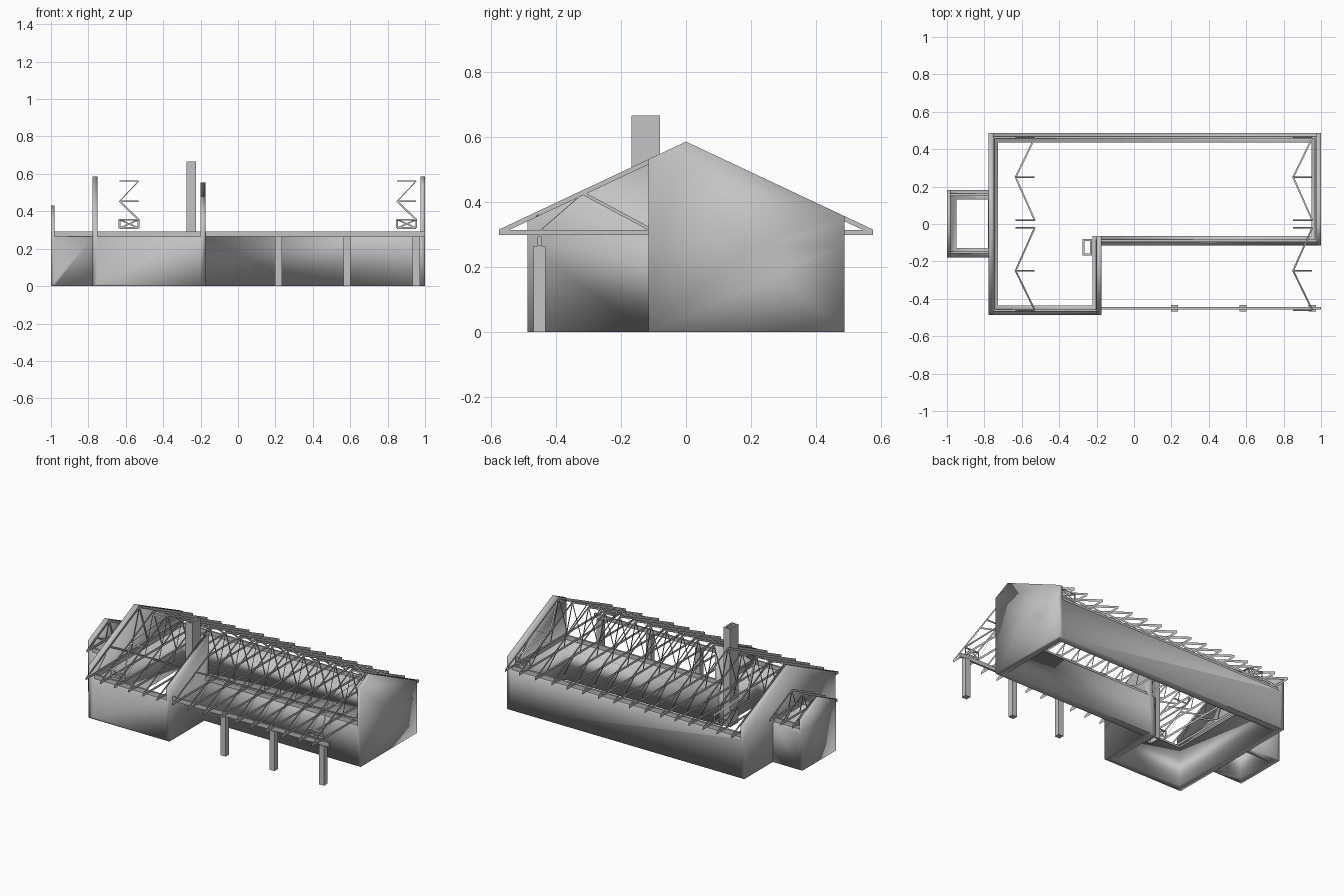
import bpy, bmesh
from mathutils import Vector

cube = bpy.data.objects.get("Cube")
if cube:
    bpy.data.objects.remove(cube)

grey = bpy.data.materials.new("plain grey")
grey.use_nodes = True
grey.diffuse_color = (0.55, 0.55, 0.55, 1)
grey.node_tree.nodes["Principled BSDF"].inputs["Base Color"].default_value = grey.diffuse_color

PITCH, WALL_TOP, PLATE_TOP = 0.47, 0.265, 0.293
RIDGE, ANNEX_RIDGE = 0.585, 0.43


def finish(name, bm, smooth=False):
    bmesh.ops.recalc_face_normals(bm, faces=bm.faces)
    mesh = bpy.data.meshes.new(name)
    bm.to_mesh(mesh)
    bm.free()
    mesh.materials.append(grey)
    for p in mesh.polygons:
        p.use_smooth = smooth
    ob = bpy.data.objects.new(name, mesh)
    bpy.context.collection.objects.link(ob)
    return ob


def add_box(bm, lo, hi):
    lo, hi = Vector(lo), Vector(hi)
    vs = bmesh.ops.create_cube(bm, size=1)["verts"]
    for v in vs:
        v.co = (lo + hi) / 2 + v.co * (hi - lo)


def ring(name, outer, inner, z0, z1, smooth=False):
    """Hollow wall loop between two matching footprints."""
    bm = bmesh.new()
    loops = [[bm.verts.new((x, y, z)) for x, y in pts]
             for pts, z in ((outer, z0), (outer, z1), (inner, z1), (inner, z0))]
    n = len(outer)
    for a, b in zip(loops, loops[1:] + loops[:1]):
        for i in range(n):
            j = (i + 1) % n
            bm.faces.new((a[i], a[j], b[j], b[i]))
    return finish(name, bm, smooth)


def gable(name, x0, x1, y0, y1, ridge):
    """Wall slab rising to the slope of the roof."""
    ys = [y0] + ([0] if y0 < 0 < y1 else []) + [y1]
    prof = [(y0, 0.0), (y1, 0.0)] + [(y, ridge - PITCH * abs(y)) for y in reversed(ys)]
    bm = bmesh.new()
    face = bm.faces.new([bm.verts.new((x0, y, z)) for y, z in prof])
    ext = bmesh.ops.extrude_face_region(bm, geom=[face])["geom"]
    for v in ext:
        if isinstance(v, bmesh.types.BMVert):
            v.co.x = x1
    return finish(name, bm)


def merge(base, parts):
    for p in parts:
        m = base.modifiers.new("union", "BOOLEAN")
        m.operation, m.solver, m.object = "UNION", "EXACT", p
    bpy.context.view_layer.update()
    dg = bpy.context.evaluated_depsgraph_get()
    mesh = bpy.data.meshes.new_from_object(base.evaluated_get(dg))
    base.modifiers.clear()
    base.data = mesh
    for p in parts:
        bpy.data.objects.remove(p)
    for p in mesh.polygons:
        p.use_smooth = True


def rect(x0, x1, y0, y1):
    return [(x0, y0), (x1, y0), (x1, y1), (x0, y1)]


def l_plan(d):
    """Main footprint pushed inward by d."""
    return [(-.778 + d, -.487 + d), (-.173 - d, -.487 + d), (-.173 - d, -.115 + d),
            (1 - d, -.115 + d), (1 - d, .487 - d), (-.778 + d, .487 - d)]


# Main house walls with their three gables
walls = ring("main_walls", l_plan(0), l_plan(.05), 0, WALL_TOP)
merge(walls, [gable("left_gable", -.778, -.75, -.487, .487, RIDGE),
              gable("right_gable", .975, 1, -.115, .487, RIDGE),
              gable("porch_gable", -.2, -.173, -.487, -.065, RIDGE)])
ring("wall_plate", l_plan(.019), l_plan(.031), WALL_TOP, PLATE_TOP)

# Side annex
annex = ring("annex_walls", rect(-1, -.778, -.178, .182),
             rect(-.95, -.778 - .002, -.128, .132), 0, WALL_TOP)
merge(annex, [gable("annex_gable", -1, -.98, -.178, .182, ANNEX_RIDGE)])
bm = bmesh.new()
for y in (-.153, .157):
    add_box(bm, (-.985, y - .006, WALL_TOP), (-.778, y + .006, PLATE_TOP))
finish("annex_wall_plates", bm)

# Chimney flue
ring("chimney", rect(-.275, -.225, -.168, -.08), rect(-.265, -.235, -.158, -.09), 0, .665)

# Porch posts and beam
for i, x in enumerate((.216, .583, .953)):
    bm = bmesh.new()
    add_box(bm, (x - .019, -.468, 0), (x + .019, -.432, WALL_TOP))
    finish(f"porch_post_{i + 1}", bm)
bm = bmesh.new()
add_box(bm, (-.173, -.456, WALL_TOP), (1, -.444, PLATE_TOP))
finish("porch_beam", bm)


def ribbon(bm, a, b, side):
    """Flat strip from a to b, widened along side."""
    a, b, s = Vector(a), Vector(b), Vector(side)
    bm.faces.new([bm.verts.new(p) for p in (a - s, b - s, b + s, a + s)])


def truss(name, x, half, ridge, webs=True):
    """Flat W-shaped roof truss standing across the house."""
    bm = bmesh.new()
    low = .306
    ribbon(bm, (x, -half, low), (x, half, low), (0, 0, .008))
    for s in (-1, 1):
        ribbon(bm, (x, 0, ridge - .008), (x, s * half, ridge - .008 - PITCH * half), (0, 0, .008))
        mid = half * .55
        top = (x, s * mid, ridge - .01 - PITCH * mid)
        foot = (x, s * half * .16, low)
        for a, b in ((top, (x, s * half * .79, low)), (top, foot), (foot, (x, 0, ridge - .01))):
            ribbon(bm, a, b, (0, .005, .003))
    finish(name, bm)


# Roof trusses
xs = [-.739 + .106 * i for i in range(6)] + [-.209 + .117 * i for i in range(1, 7)]
xs += [.606, .73, .851, .953]
for i, x in enumerate(xs):
    truss(f"roof_truss_{i + 1}", x, .575, RIDGE)
for i, x in enumerate((-.965, -.88, -.795)):
    truss(f"annex_truss_{i + 1}", x, .243, ANNEX_RIDGE)


def bracing(name, x0, x1):
    """Zigzag struts in both roof slopes, with eave frames and ridge ties."""
    bm = bmesh.new()
    z = lambda y: RIDGE - .014 - PITCH * abs(y)
    for s in (-1, 1):
        for y in (.02, .46):
            ribbon(bm, (x1, s * y, z(y)), (x0, s * .25, z(.25)), (.005, 0, .002))
        for y in (.02, .25, .46):
            ribbon(bm, (x0, s * y, z(y)), (x1, s * y, z(y)), (0, .004, .003))
        ye = s * .455
        ribbon(bm, (x0, ye, .31), (x1, ye, .355), (0, 0, .004))
        ribbon(bm, (x1, ye, .31), (x0, ye, .355), (0, 0, .004))
        ribbon(bm, (x0, ye, .31), (x1, ye, .31), (0, 0, .006))
        for x in (x0, x1):
            ribbon(bm, (x, ye, .31), (x, ye, z(.46)), (.005, 0, 0))
    finish(name, bm)


bracing("left_roof_bracing", -.633, -.531)
bracing("right_roof_bracing", .851, .953)
